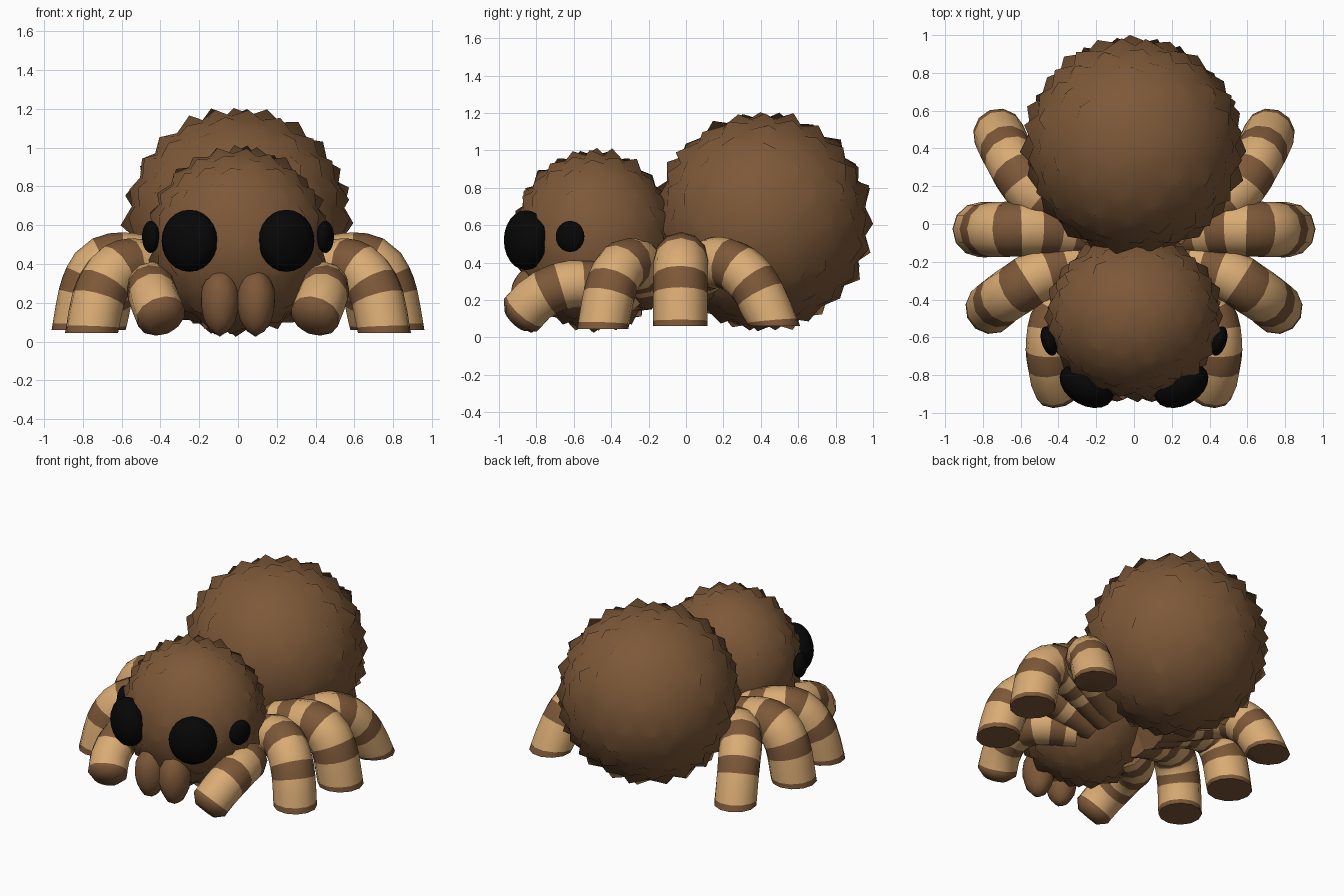
import bpy, bmesh, math, random
from mathutils import Vector, Matrix

random.seed(4)
if "Cube" in bpy.data.objects:
    bpy.data.objects.remove(bpy.data.objects["Cube"], do_unlink=True)


def material(name, rgb):
    mat = bpy.data.materials.new(name)
    mat.use_nodes = True
    mat.diffuse_color = (*rgb, 1)
    mat.node_tree.nodes["Principled BSDF"].inputs["Base Color"].default_value = (*rgb, 1)
    mat.node_tree.nodes["Principled BSDF"].inputs["Roughness"].default_value = 0.9
    return mat


BROWN = material("brown fur", (0.205, 0.098, 0.040))
TAN = material("tan stripe", (0.70, 0.41, 0.175))
BLACK = material("black eye", (0.002, 0.002, 0.002))


def finish(name, bm, mats, angle=50):
    mesh = bpy.data.meshes.new(name)
    bm.to_mesh(mesh)
    bm.free()
    obj = bpy.data.objects.new(name, mesh)
    bpy.context.collection.objects.link(obj)
    for mat in mats:
        mesh.materials.append(mat)
    bpy.ops.object.select_all(action="DESELECT")
    obj.select_set(True)
    bpy.context.view_layer.objects.active = obj
    bpy.ops.object.shade_smooth_by_angle(angle=math.radians(angle))
    return obj


def furry_ball(name, center, radii, level=3, valley=0.93, taper=0.0):
    """Ellipsoid of short fur points, shaded like the smooth ellipsoid beneath."""
    bm = bmesh.new()
    bmesh.ops.create_icosphere(bm, subdivisions=level, radius=1)
    # Edge midpoints lie inside the unit sphere and become the valleys
    bmesh.ops.subdivide_edges(bm, edges=bm.edges[:], cuts=1, use_grid_fill=True)
    longest = max(v.co.length for v in bm.verts)
    normals = []
    for v in bm.verts:
        d = v.co.normalized()
        normals.append(Vector([d[i] / radii[i] for i in range(3)]).normalized())
        if v.co.length > longest * 0.996:
            sway = Vector([random.uniform(-0.06, 0.06) for _ in range(3)])
            co = (d + sway).normalized() * random.uniform(0.99, 1.03)
        else:
            co = d * valley
        width = 1 + taper * co.z
        v.co = Vector(center) + Vector((co.x * radii[0] * width,
                                        co.y * radii[1] * width, co.z * radii[2]))
    obj = finish(name, bm, [BROWN], 180)
    obj.data.normals_split_custom_set_from_vertices(normals)


def eye(name, center, radii, turn):
    bm = bmesh.new()
    place = (Matrix.Translation(center) @ Matrix.Rotation(turn, 4, "Z")
             @ Matrix.Diagonal((*radii, 1)))
    bmesh.ops.create_uvsphere(bm, u_segments=20, v_segments=12, radius=1, matrix=place)
    finish(name, bm, [BLACK])


def smooth_path(points, steps=40):
    """Catmull-Rom curve through the points."""
    p = [2 * points[0] - points[1], *points, 2 * points[-1] - points[-2]]
    out = []
    for a, b, c, d in zip(p, p[1:], p[2:], p[3:]):
        for k in range(steps):
            t = k / steps
            out.append(0.5 * (2 * b + (c - a) * t + (2 * a - 5 * b + 4 * c - d) * t * t
                              + (3 * b - a - 3 * c + d) * t ** 3))
    return out + [points[-1]]


# Stripe borders, measured from the foot up the leg; colours alternate from brown
BORDERS = [0, 0.03, 0.18, 0.27, 0.375, 0.465, 0.56, 0.65, 0.72]


def leg(name, points, radius, flat_foot, side, sides=12):
    path = smooth_path([Vector((x * side, y, z)) for x, y, z in points])
    dist = [0]
    for a, b in zip(path, path[1:]):
        dist.append(dist[-1] + (b - a).length)
    borders = [s for s in BORDERS if s < dist[-1] - 0.02] + [dist[-1]]
    stops = [0]
    for a, b in zip(borders, borders[1:]):
        stops += [(a + b) / 2, b]
    across = (path[-1] - path[0]).cross(Vector((0, 0, 1)))
    bm = bmesh.new()
    rings = []
    for s in stops:
        i = min(range(len(path)), key=lambda n: abs(dist[n] - s))
        tangent = (path[min(i + 1, len(path) - 1)] - path[max(i - 1, 0)]).normalized()
        if flat_foot:
            tangent = tangent.lerp(Vector((0, 0, 1)), max(0, 1 - s / 0.15)).normalized()
        u = tangent.cross(across).normalized()
        w = tangent.cross(u)
        rings.append([bm.verts.new(path[i] + radius * (math.cos(a) * u + math.sin(a) * w))
                      for a in (math.tau * k / sides for k in range(sides))])
    for n, (lower, upper) in enumerate(zip(rings, rings[1:])):
        for k in range(sides):
            j = (k + 1) % sides
            face = bm.faces.new((lower[k], lower[j], upper[j], upper[k]))
            face.material_index = (n // 2) % 2
    bm.faces.new(rings[-1])
    # Brown sole, domed where the foot does not stand flat
    sole = rings[0]
    if not flat_foot:
        out = (path[0] - path[3]).normalized()
        sole = [bm.verts.new(path[0] + out * 0.05 + (v.co - path[0]) * 0.6)
                for v in rings[0]]
        for k in range(sides):
            j = (k + 1) % sides
            bm.faces.new((rings[0][k], rings[0][j], sole[j], sole[k]))
    bm.faces.new(sole)
    bmesh.ops.recalc_face_normals(bm, faces=bm.faces[:])
    finish(name, bm, [BROWN, TAN])


# Body
furry_ball("abdomen", (0, 0.41, 0.62), (0.59, 0.59, 0.59), valley=0.94)
furry_ball("head", (0, -0.49, 0.52), (0.475, 0.445, 0.49), valley=0.94)

# Leg paths from foot to hip
LEGS = {
    "front_leg": ([(0.395, -0.88, 0.125), (0.43, -0.79, 0.215), (0.445, -0.64, 0.28),
                   (0.40, -0.47, 0.28), (0.20, -0.32, 0.26)], 0.128, False),
    "second_leg": ([(0.755, -0.445, 0.045), (0.71, -0.405, 0.25), (0.62, -0.345, 0.375),
                    (0.47, -0.26, 0.385), (0.15, -0.20, 0.28)], 0.138, True),
    "third_leg": ([(0.815, -0.03, 0.06), (0.765, -0.03, 0.29), (0.675, -0.028, 0.405),
                   (0.48, -0.025, 0.40), (0.15, -0.05, 0.28)], 0.146, True),
    "back_leg": ([(0.715, 0.475, 0.06), (0.665, 0.365, 0.28), (0.595, 0.245, 0.385),
                  (0.47, 0.12, 0.39), (0.15, 0.02, 0.28)], 0.137, True),
}

for label, side in (("left", 1), ("right", -1)):
    for name, (points, radius, flat) in LEGS.items():
        leg(f"{label}_{name}", points, radius, flat, side)
    eye(f"{label}_large_eye", (side * 0.25, -0.855, 0.52), (0.155, 0.105, 0.16),
        side * math.radians(30))
    eye(f"{label}_small_eye", (side * 0.45, -0.62, 0.54), (0.08, 0.04, 0.083),
        side * math.radians(73))
    furry_ball(f"{label}_jaw", (side * 0.093, -0.83, 0.20), (0.10, 0.11, 0.17),
               2, 0.98, 0.1)
